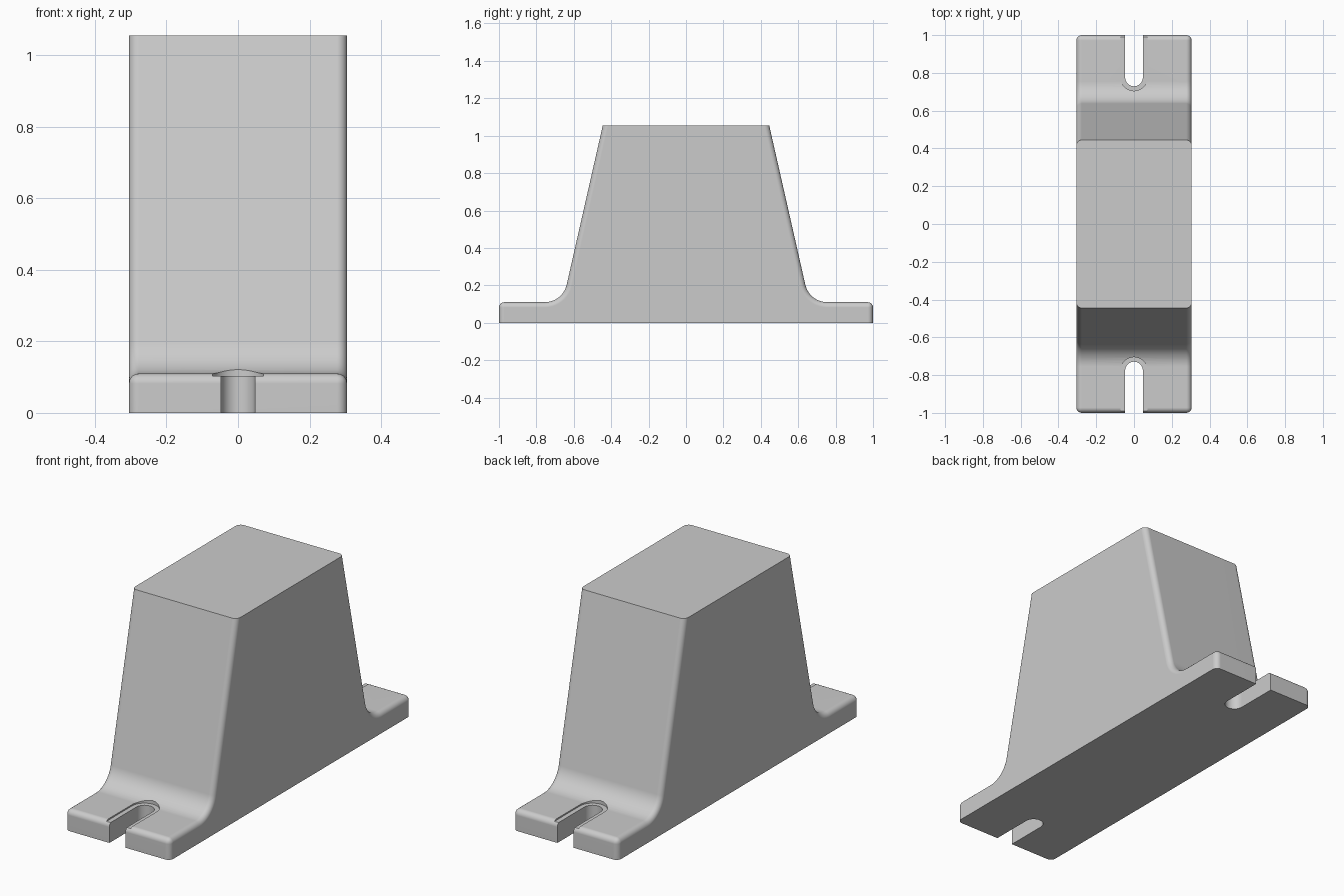
import bpy, bmesh
from math import cos, sin, pi, radians

if "Cube" in bpy.data.objects:
    bpy.data.objects.remove(bpy.data.objects["Cube"])

HALF_W, HEIGHT, TAB, ROUND = 0.305, 1.055, 0.11, 0.028

grey = bpy.data.materials.new("mid_grey")
grey.use_nodes = True
colour = (0.6, 0.6, 0.6, 1)
grey.diffuse_color = colour
grey.node_tree.nodes["Principled BSDF"].inputs["Base Color"].default_value = colour


def prism(name, points, offset):
    """Extrude a closed outline; returns the object and its bmesh."""
    bm = bmesh.new()
    face = bm.faces.new([bm.verts.new(p) for p in points])
    ext = bmesh.ops.extrude_face_region(bm, geom=[face])
    moved = [g for g in ext["geom"] if isinstance(g, bmesh.types.BMVert)]
    bmesh.ops.translate(bm, verts=moved, vec=offset)
    bmesh.ops.recalc_face_normals(bm, faces=bm.faces)
    mesh = bpy.data.meshes.new(name)
    obj = bpy.data.objects.new(name, mesh)
    bpy.context.collection.objects.link(obj)
    mesh.materials.append(grey)
    return obj, bm


# Side profile: flat tab, fillet, sloping wall, flat top, mirrored in y
half = [(1.0, 0), (1.0, TAB)]
fillet_r, steps = 0.12, 10
for i in range(steps + 1):
    a = radians(270 - 77.2 * i / steps)
    half.append((0.755 + fillet_r * cos(a), TAB + fillet_r + fillet_r * sin(a)))
half.append((0.445, HEIGHT))
outline = half + [(-y, z) for y, z in reversed(half)]
block, bm = prism("mounting_block", [(-HALF_W, y, z) for y, z in outline], (2 * HALF_W, 0, 0))


# Round the side outlines and tab ends; keep the top and base crisp
def is_rounded(edge):
    a, b = (v.co for v in edge.verts)
    flat = abs(a.z - b.z) < 1e-4
    if flat and (a.z < 0.01 or a.z > HEIGHT - 0.01):
        return False
    across = abs(a.x - b.x) > 0.1
    return not across or (abs(a.y) > 0.99 and a.z > 0.05)


bmesh.ops.bevel(bm, geom=[e for e in bm.edges if is_rounded(e)], offset=ROUND,
                offset_type='OFFSET', segments=5, profile=0.5, affect='EDGES',
                clamp_overlap=True)
bm.to_mesh(block.data)
bm.free()


# Open-ended slots with a shallow, wider recess around each
def slot_cutter(name, side, radius, bottom, top):
    pts = [(radius, 1.1 * side, bottom)]
    for i in range(17):
        a = pi * i / 16
        pts.append((radius * cos(a), side * (0.776 - radius * sin(a)), bottom))
    pts.append((-radius, 1.1 * side, bottom))
    obj, cut = prism(name, pts, (0, 0, top - bottom))
    cut.to_mesh(obj.data)
    cut.free()
    obj.hide_render = True
    return obj


bpy.context.view_layer.objects.active = block
block.select_set(True)
for side in (-1, 1):
    for name, radius, bottom in (("slot_cutter", 0.047, -0.1), ("recess_cutter", 0.071, 0.103)):
        cutter = slot_cutter(name, side, radius, bottom, 0.4)
        mod = block.modifiers.new(name, 'BOOLEAN')
        mod.operation, mod.solver, mod.object = 'DIFFERENCE', 'EXACT', cutter
        bpy.ops.object.modifier_apply(modifier=mod.name)
        bpy.data.objects.remove(cutter)

# Smooth rounds with flat broad faces
bpy.ops.object.shade_smooth_by_angle(angle=radians(35))
weighted = block.modifiers.new("weighted_normals", 'WEIGHTED_NORMAL')
weighted.keep_sharp = True
